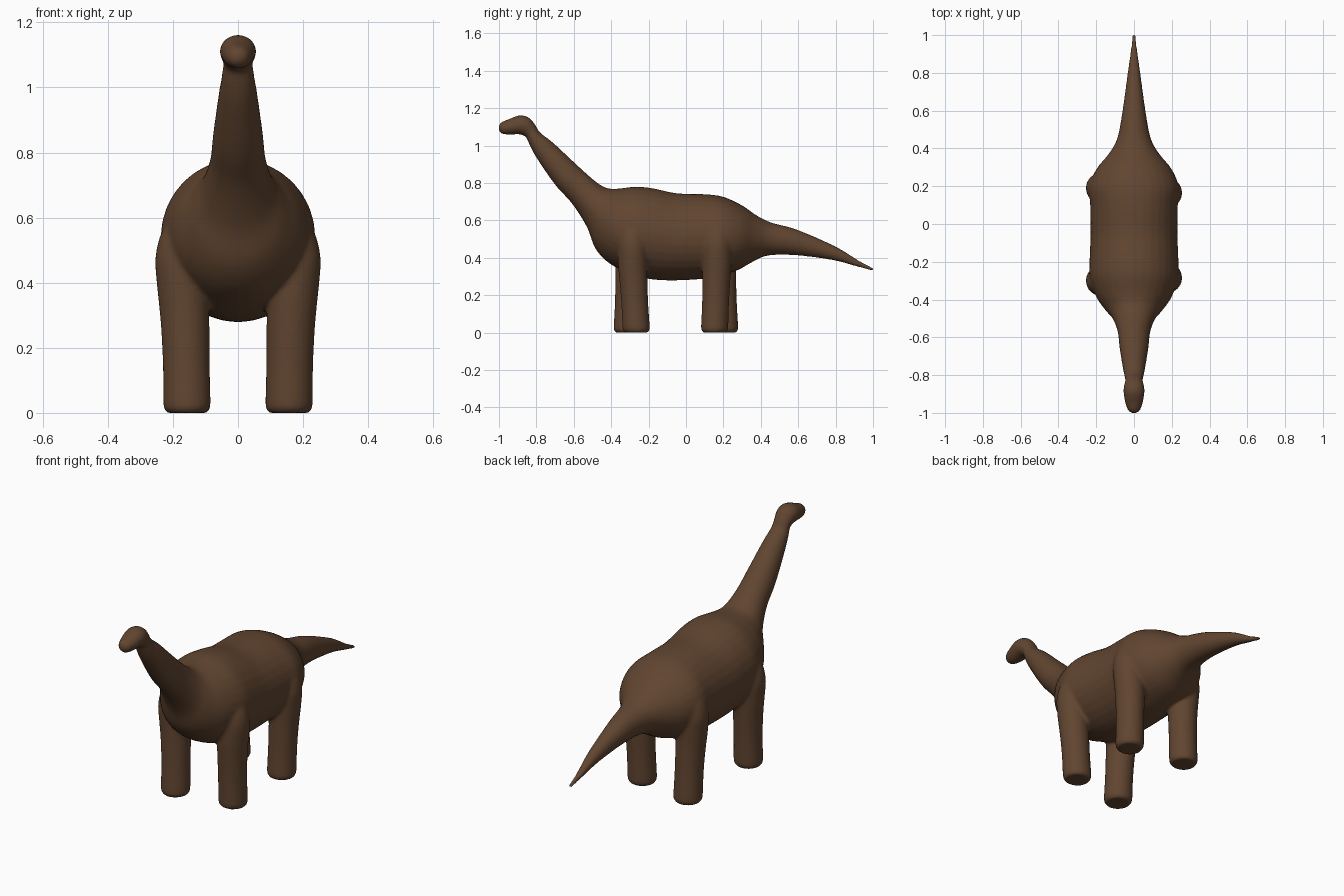
import bpy, bmesh, math
from mathutils import Vector

if "Cube" in bpy.data.objects:
    bpy.data.objects.remove(bpy.data.objects["Cube"])

def catmull(rows, steps):
    """Smoothly interpolate rows of numbers."""
    v = [Vector(r) for r in rows]
    v = [2 * v[0] - v[1]] + v + [2 * v[-1] - v[-2]]
    out = []
    for a, b, c, d in zip(v, v[1:], v[2:], v[3:]):
        for i in range(steps):
            t = i / steps
            out.append(0.5 * (2 * b + (c - a) * t + (2 * a - 5 * b + 4 * c - d) * t * t
                              + (3 * b - a - 3 * c + d) * t ** 3))
    return out + [v[-2]]

def loft(bm, rings):
    """Skin closed rings of points and cap both ends."""
    vs = [[bm.verts.new(p) for p in r] for r in rings]
    n = len(vs[0])
    for a, b in zip(vs, vs[1:]):
        for i in range(n):
            j = (i + 1) % n
            bm.faces.new((a[i], a[j], b[j], b[i]))
    bm.faces.new(vs[0])
    bm.faces.new(vs[-1])

N = 32
ANG = [2 * math.pi * i / N for i in range(N)]
bm = bmesh.new()

# Head, neck, trunk and tail: (top y, top z, bottom y, bottom z, half width)
spine = [
    (-1.002, 1.107, -1.002, 1.083, .012), (-.988, 1.125, -.988, 1.064, .031),
    (-.95, 1.14, -.95, 1.058, .046), (-.89, 1.162, -.89, 1.06, .056),
    (-.84, 1.15, -.87, 1.053, .053), (-.805, 1.11, -.855, 1.045, .046),
    (-.78, 1.07, -.835, 1.0, .05), (-.71, 1.015, -.80, .935, .06),
    (-.60, .912, -.70, .79, .077), (-.53, .848, -.61, .69, .086),
    (-.47, .798, -.53, .565, .112), (-.42, .772, -.485, .45, .152),
    (-.36, .77, -.41, .37, .2), (-.27, .78, -.29, .31, .235),
    (-.18, .772, -.18, .284, .235), (-.05, .745, -.05, .279, .23),
    (.10, .74, .10, .288, .232), (.20, .726, .19, .305, .238),
    (.30, .68, .28, .335, .2), (.38, .625, .36, .38, .135),
    (.46, .587, .44, .412, .09), (.59, .552, .58, .414, .063),
    (.80, .461, .78, .388, .035), (.92, .388, .915, .352, .018),
    (1.005, .345, 1.005, .327, .009)]
rings = []
for ty, tz, by, bz, w in catmull(spine, 4):
    top, bot = Vector((0, ty, tz)), Vector((0, by, bz))
    mid, half = (top + bot) / 2, (top - bot) / 2
    rings.append([mid + half * math.cos(a) + Vector((w * math.sin(a), 0, 0)) for a in ANG])
loft(bm, rings)

# Legs: foot y and hip y for each, slightly staggered in stride
for side, foot, hip in ((1, -.265, -.285), (-1, -.315, -.30),
                        (1, .152, .165), (-1, .208, .19)):
    prof = [(0, .062, .157), (.012, .07, .157), (.03, .073, .157), (.15, .072, .159),
            (.28, .075, .163), (.4, .08, .17), (.48, .08, .174), (.56, .068, .165),
            (.62, .04, .145)]
    leg = []
    for z, r, x in catmull(prof, 3):
        y = foot + (hip - foot) * min(z / .35, 1)
        leg.append([Vector((side * x + r * math.cos(a), y + r * math.sin(a), z)) for a in ANG])
    loft(bm, leg)

bmesh.ops.recalc_face_normals(bm, faces=bm.faces[:])
me = bpy.data.meshes.new("dinosaur_body")
bm.to_mesh(me)
bm.free()
ob = bpy.data.objects.new("dinosaur_body", me)
bpy.context.collection.objects.link(ob)

# Fuse the limbs into the trunk and soften the joins
rm = ob.modifiers.new("fuse", 'REMESH')
rm.mode = 'VOXEL'
rm.voxel_size = 0.008
rm.use_smooth_shade = True
sm = ob.modifiers.new("soften", 'SMOOTH')
sm.factor = 0.5
sm.iterations = 10

# Brown hide
mat = bpy.data.materials.new("brown_hide")
mat.diffuse_color = (0.12, 0.06, 0.03, 1)
mat.use_nodes = True
mat.node_tree.nodes["Principled BSDF"].inputs["Base Color"].default_value = mat.diffuse_color
me.materials.append(mat)
